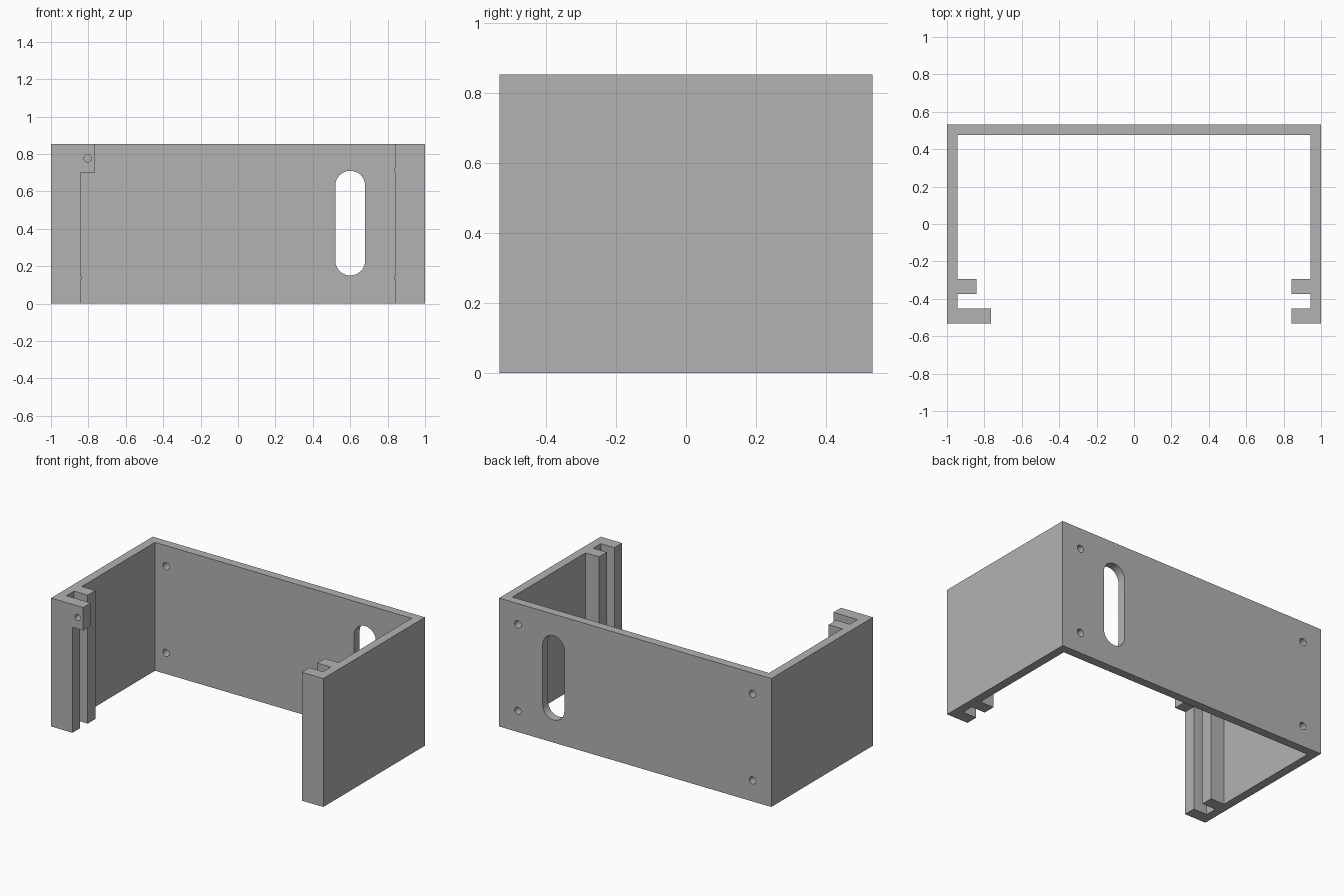
import bpy, bmesh, math

cube = bpy.data.objects.get("Cube")
if cube:
    bpy.data.objects.remove(cube)

W, D, H = 1.0, 0.533, 0.853      # half width, half depth, height
WALL = 0.057
LIP = 0.157                      # reach of the guide rails from the outer side
TAB = 0.235                      # reach of the screw tab
TAB_Z = 0.70
FRONT_IN = -0.453                # inner face of the front lip

grey = bpy.data.materials.new("light grey plastic")
grey.use_nodes = True
colour = (0.45, 0.45, 0.45, 1)
grey.diffuse_color = colour
grey.node_tree.nodes["Principled BSDF"].inputs["Base Color"].default_value = colour


def extrude(name, points, vector):
    """Prism from a planar outline pushed along a vector."""
    bm = bmesh.new()
    face = bm.faces.new([bm.verts.new(p) for p in points])
    out = bmesh.ops.extrude_face_region(bm, geom=[face])
    moved = [v for v in out["geom"] if isinstance(v, bmesh.types.BMVert)]
    bmesh.ops.translate(bm, verts=moved, vec=vector)
    bmesh.ops.recalc_face_normals(bm, faces=bm.faces)
    mesh = bpy.data.meshes.new(name)
    bm.to_mesh(mesh)
    bm.free()
    mesh.materials.append(grey)
    obj = bpy.data.objects.new(name, mesh)
    bpy.context.collection.objects.link(obj)
    return obj


def slot_cutter(name, x, z, r, y, half=0.0, n=12):
    """Round hole, or an upright slot when half is above zero."""
    pts = []
    for side, start in ((half, 0), (-half, math.pi)):
        for i in range(n + 1):
            if half == 0 and i == n:
                continue
            a = start + math.pi * i / n
            pts.append((x + r * math.cos(a), y - 0.06, z + side + r * math.sin(a)))
    return extrude(name, pts, (0, 0.12, 0))


def cut(target, cutters):
    for c in cutters:
        mod = target.modifiers.new(c.name, 'BOOLEAN')
        mod.operation = 'DIFFERENCE'
        mod.solver = 'EXACT'
        mod.object = c
        c.hide_render = True
        c.hide_set(True)


# Main shell: one side outline with two guide rails, mirrored into a U
side = [(0, D), (W, D), (W, -D), (W - LIP, -D), (W - LIP, FRONT_IN),
        (W - WALL, FRONT_IN), (W - WALL, -0.373), (W - LIP, -0.373),
        (W - LIP, -0.293), (W - WALL, -0.293), (W - WALL, D - WALL), (0, D - WALL)]
outline = side[1:-1] + [(-x, y) for x, y in reversed(side[1:-1])]
shell = extrude("enclosure_shell", [(x, y, 0) for x, y in outline], (0, 0, H))

# Cable slot and four mounting holes in the back wall
back_y = D - WALL / 2
cutters = [slot_cutter("cable_slot_cutter", 0.6, 0.43, 0.08, back_y, 0.2)]
for x in (-0.862, 0.862):
    for z in (0.14, 0.715):
        cutters.append(slot_cutter("mount_hole_cutter", x, z, 0.024, back_y))
cut(shell, cutters)

# Screw tab: upper corner of the right front lip, wider than the rail below
x0, x1 = -W + LIP, -W + TAB
tab = extrude("screw_tab", [(x0, -D, TAB_Z), (x1, -D, TAB_Z), (x1, -D, H), (x0, -D, H)],
              (0, FRONT_IN + D, 0))
union = shell.modifiers.new("screw_tab", 'BOOLEAN')
union.operation = 'UNION'
union.solver = 'EXACT'
union.object = tab
tab.hide_render = True
tab.hide_set(True)
cut(shell, [slot_cutter("screw_hole_cutter", -0.804, 0.777, 0.02, (FRONT_IN - D) / 2)])

# Bake the cuts and remove the helpers
bpy.context.view_layer.update()
baked = bpy.data.meshes.new_from_object(
    shell.evaluated_get(bpy.context.evaluated_depsgraph_get()))
helpers = {m.object for m in shell.modifiers}
shell.modifiers.clear()
shell.data = baked
for h in helpers:
    bpy.data.objects.remove(h)

bpy.ops.object.select_all(action='DESELECT')
shell.select_set(True)
bpy.context.view_layer.objects.active = shell
bpy.ops.object.shade_smooth_by_angle(angle=math.radians(30))
